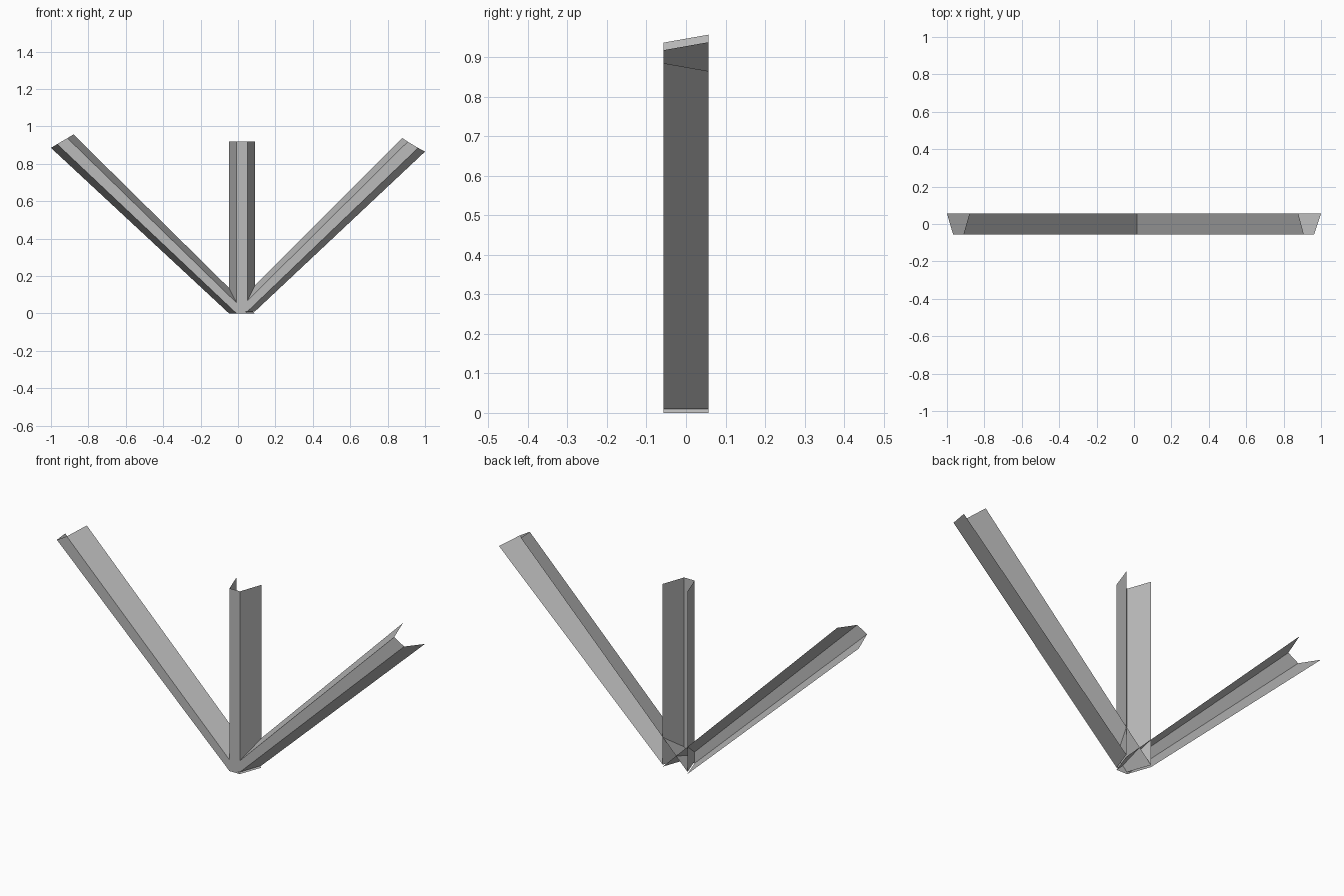
import bpy
import bmesh

if "Cube" in bpy.data.objects:
    bpy.data.objects.remove(bpy.data.objects["Cube"], do_unlink=True)

# One plain grey for the whole bracket
grey = bpy.data.materials.new("plain grey")
grey.use_nodes = True
colour = (0.5, 0.5, 0.5, 1)
grey.diffuse_color = colour
grey.node_tree.nodes["Principled BSDF"].inputs["Base Color"].default_value = colour

FRONT, BACK = -0.0565, 0.0565
DEPTHS = (BACK, FRONT, FRONT, BACK)
BASE_X = (-0.048, -0.008, 0.05, 0.09)


def channel(name, foot_z, tip):
    """Open sheet channel lofted from the shared foot section to a tip section."""
    bm = bmesh.new()
    foot = [bm.verts.new((x, y, foot_z)) for x, y in zip(BASE_X, DEPTHS)]
    head = [bm.verts.new((x, y, z)) for (x, z), y in zip(tip, DEPTHS)]
    for i in range(3):
        bm.faces.new((foot[i], foot[i + 1], head[i + 1], head[i]))
    mesh = bpy.data.meshes.new(name)
    bm.to_mesh(mesh)
    bm.free()
    mesh.materials.append(grey)
    obj = bpy.data.objects.new(name, mesh)
    bpy.context.collection.objects.link(obj)
    return obj


# Upright channel, then the two slanted arms crossing at its foot
channel("upright_channel", 0.01, [(x, 0.918) for x in BASE_X])
channel("right_arm", 0.0, [(-1.0, 0.885), (-0.967, 0.905), (-0.912, 0.937), (-0.88, 0.957)])
channel("left_arm", 0.01, [(0.878, 0.938), (0.908, 0.918), (0.963, 0.885), (1.0, 0.865)])
